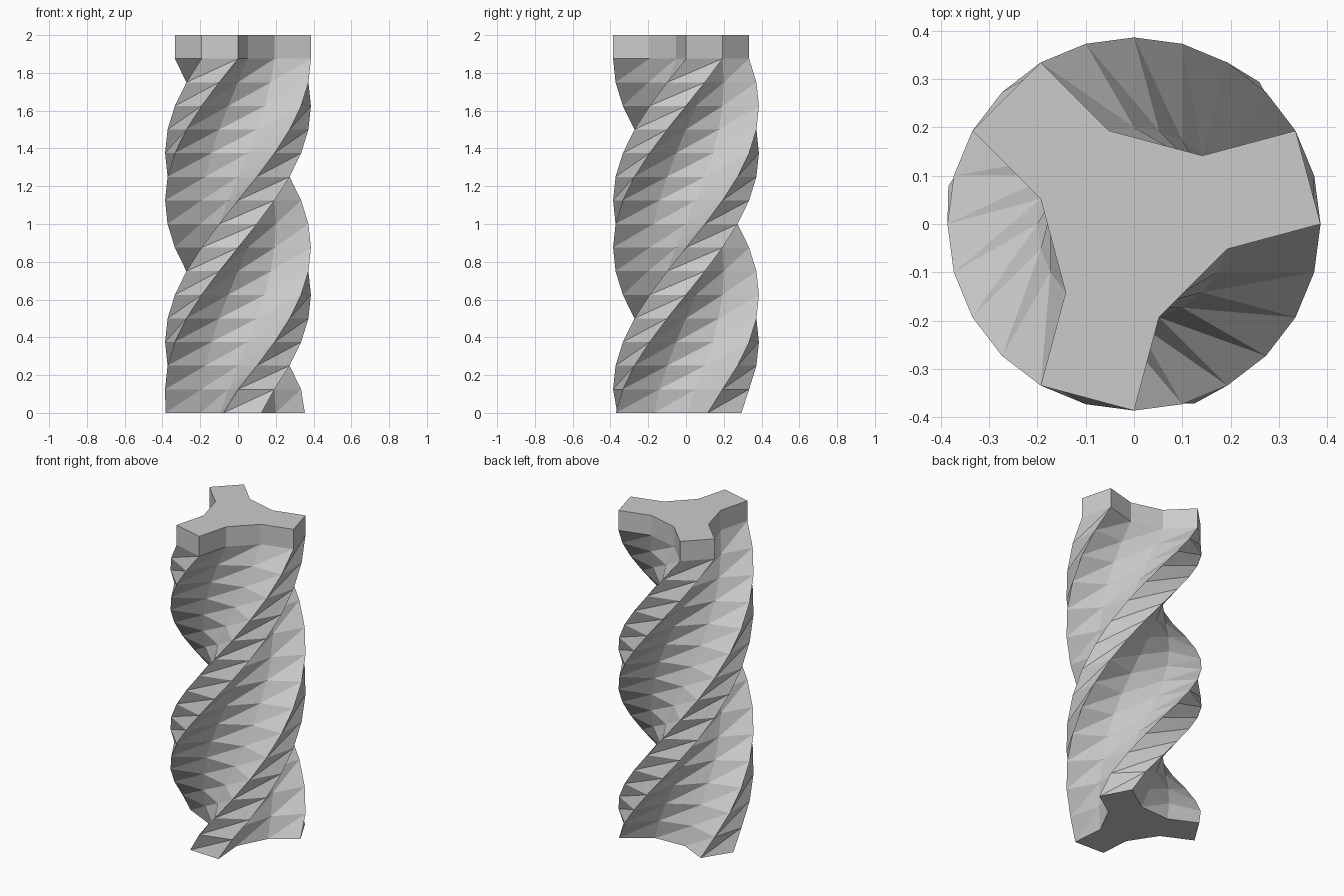
import bpy, bmesh
from math import radians, cos, sin

if "Cube" in bpy.data.objects:
    bpy.data.objects.remove(bpy.data.objects["Cube"])

STEPS, HEIGHT, TWIST = 16, 2.0, 15
R_OUT, R_IN = 0.386, 0.2
# one third of the three-lobed section: (radius, angle)
LOBE = [(R_OUT, 0), (R_OUT, 30), (R_IN, 45), (R_IN, 105)]
# slightly skewed section at the foot
FOOT = [(0.372, 18), (0.392, 48.5), (R_IN, 63), (R_IN, 123)]

bm = bmesh.new()


def ring(profile, turn, z):
    return [bm.verts.new((r * cos(radians(a + turn + 120 * k)),
                          r * sin(radians(a + turn + 120 * k)), z))
            for k in range(3) for r, a in profile]


# foot, twisted body, straight top step
rings = [ring(FOOT, 0, 0)]
for s in range(1, STEPS):
    rings.append(ring(LOBE, TWIST * (s - STEPS + 1) + 240, s * HEIGHT / STEPS))
rings.append(ring(LOBE, 240, HEIGHT))

# align foot indices with the first body ring (30 + 0 degrees)
first = rings[1]
start = min(range(0, 12, 4), key=lambda i: (rings[0][i].co.xy - first[0].co.xy).length)
rings[0] = rings[0][start:] + rings[0][:start]

# triangulated skin
for lo, hi in zip(rings, rings[1:]):
    for i in range(12):
        j = (i + 1) % 12
        bm.faces.new((lo[i], lo[j], hi[j]))
        bm.faces.new((lo[i], hi[j], hi[i]))

# end caps
bm.faces.new(rings[0][::-1])
bm.faces.new(rings[-1])
bmesh.ops.recalc_face_normals(bm, faces=bm.faces)

mesh = bpy.data.meshes.new("twisted_column")
bm.to_mesh(mesh)
bm.free()
bpy.context.collection.objects.link(bpy.data.objects.new("twisted_column", mesh))
